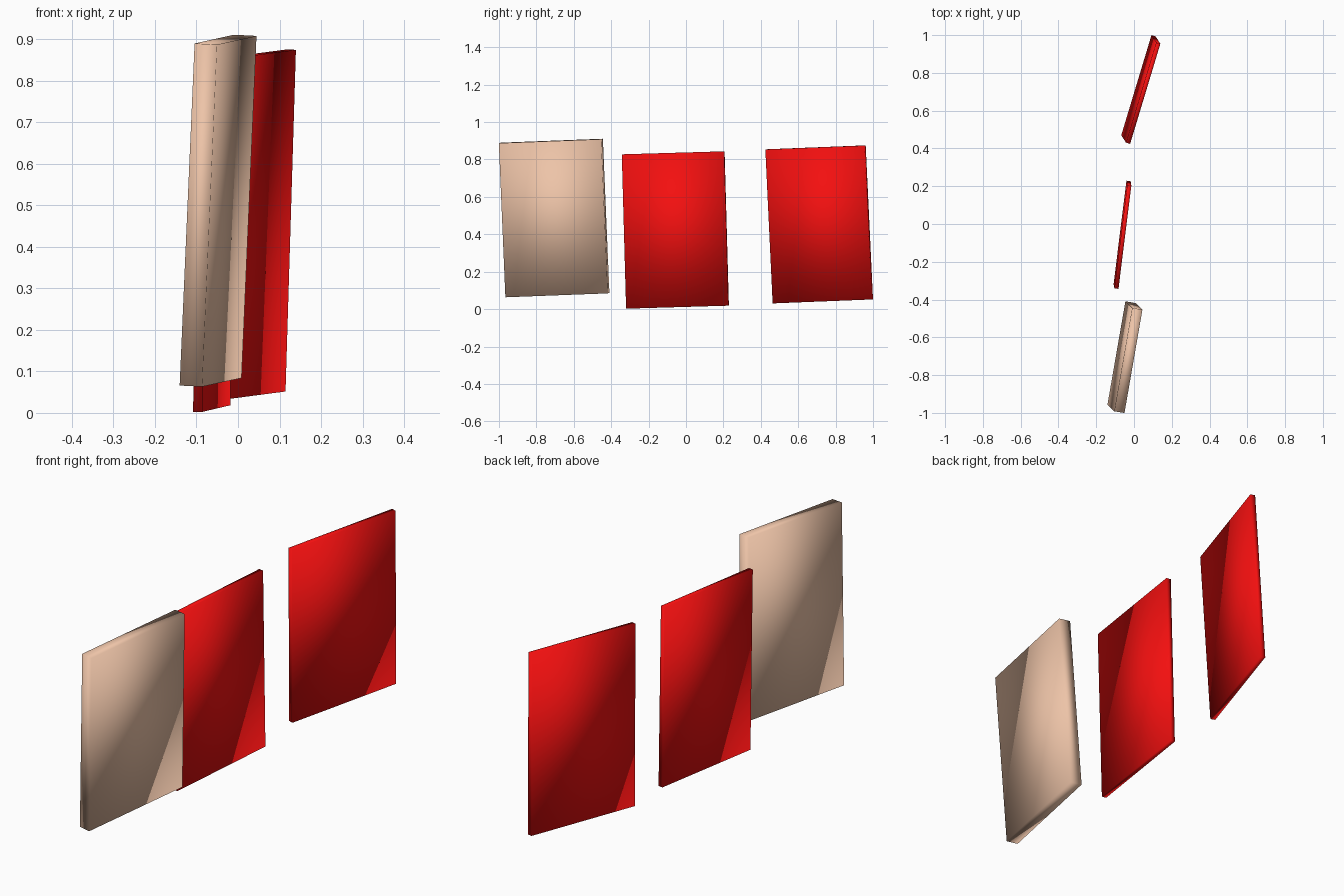
import bpy
from mathutils import Vector, Matrix

if "Cube" in bpy.data.objects:
    bpy.data.objects.remove(bpy.data.objects["Cube"])


def material(name, color):
    m = bpy.data.materials.new(name)
    m.diffuse_color = color
    m.use_nodes = True
    m.node_tree.nodes["Principled BSDF"].inputs["Base Color"].default_value = m.diffuse_color
    return m


def panel(name, center, width, height, thickness, mat):
    """Tilted slab: a unit cube stretched along its width and height vectors."""
    w, h = Vector(width), Vector(height)
    t = w.cross(h).normalized() * thickness
    bpy.ops.mesh.primitive_cube_add(size=1)
    ob = bpy.context.object
    ob.name = name
    axes = Matrix((t, w, h)).transposed().to_4x4()
    ob.data.transform(Matrix.Translation(center) @ axes)
    bpy.ops.object.shade_smooth()
    ob.data.materials.append(mat)
    return ob


tan = material("tan", (0.85, 0.55, 0.39, 1))
red = material("red", (0.9, 0.005, 0.005, 1))

# Thick tan panel at the front
panel("front_panel", (-0.048, -0.705, 0.487),
      (0.095, 0.547, 0.021), (0.036, -0.035, 0.824), 0.055, tan)
# Two thin red panels behind it
panel("middle_panel", (-0.061, -0.057, 0.423),
      (0.068, 0.547, 0.016), (0.004, -0.023, 0.825), 0.022, red)
panel("back_panel", (0.036, 0.712, 0.453),
      (0.160, 0.530, 0.021), (0.025, -0.039, 0.823), 0.023, red)
